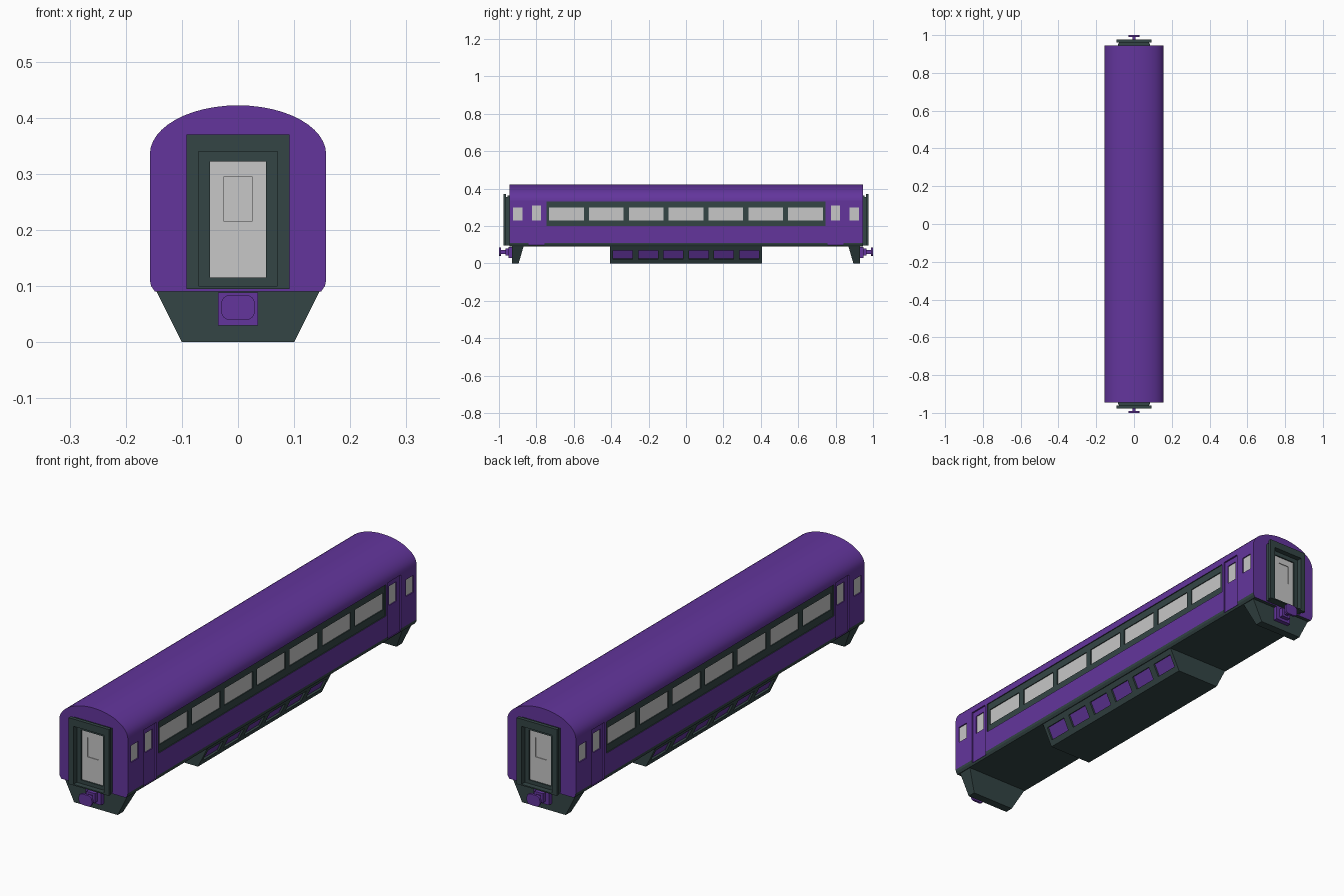
import bpy, bmesh, math
from mathutils import Vector, Matrix

cube = bpy.data.objects.get("Cube")
if cube:
    bpy.data.objects.remove(cube, do_unlink=True)


def material(name, color):
    m = bpy.data.materials.new(name)
    m.use_nodes = True
    m.diffuse_color = color
    m.node_tree.nodes["Principled BSDF"].inputs["Base Color"].default_value = color
    return m


PURPLE, DARK, LIGHT = range(3)
MATS = [material("purple paint", (0.125, 0.036, 0.335, 1)),
        material("dark grey green", (0.034, 0.060, 0.060, 1)),
        material("pale grey", (0.57, 0.57, 0.57, 1))]


def finish(name, bm):
    bmesh.ops.recalc_face_normals(bm, faces=bm.faces)
    me = bpy.data.meshes.new(name)
    bm.to_mesh(me)
    bm.free()
    for m in MATS:
        me.materials.append(m)
    ob = bpy.data.objects.new(name, me)
    bpy.context.scene.collection.objects.link(ob)
    return ob


def box(bm, x, y, z, mat, floor=None, axis=0):
    """Box from ranges; faces along the axis can have their own colour."""
    size = [b - a for a, b in (x, y, z)]
    mid = [(a + b) / 2 for a, b in (x, y, z)]
    mtx = Matrix.Translation(mid) @ Matrix.Diagonal((*size, 1))
    verts = bmesh.ops.create_cube(bm, size=1, matrix=mtx)["verts"]
    for f in {f for v in verts for f in v.link_faces}:
        n = f.calc_center_median() - Vector(mid)
        is_floor = floor is not None and abs(n[axis]) > size[axis] * 0.4
        f.material_index = floor if is_floor else mat
    return verts


def extrude_y(bm, profile, y0, y1, mat):
    base = bm.faces.new([bm.verts.new((x, y0, z)) for x, z in profile])
    out = bmesh.ops.extrude_face_region(bm, geom=[base])["geom"]
    bmesh.ops.translate(bm, vec=(0, y1 - y0, 0),
                        verts=[g for g in out if isinstance(g, bmesh.types.BMVert)])
    for f in bm.faces:
        f.material_index = mat


def cut(ob, cutters):
    """Carve each cutter out of the object, then discard the cutters."""
    for c in cutters:
        mod = ob.modifiers.new("recess", "BOOLEAN")
        mod.operation, mod.solver, mod.object = "DIFFERENCE", "EXACT", c
    dg = bpy.context.evaluated_depsgraph_get()
    me = bpy.data.meshes.new_from_object(ob.evaluated_get(dg))
    ob.modifiers.clear()
    ob.data = me
    for c in cutters:
        bpy.data.objects.remove(c, do_unlink=True)


def side_box(bm, s, depth, y, z, mat, floor):
    box(bm, sorted((s * depth, s * 0.2)), y, z, mat, floor)


# Body shell with elliptical roof and dark lower sill
W, EAVE, END = 0.157, 0.335, 0.945
roof = [(W * math.cos(a), EAVE + 0.087 * math.sin(a))
        for a in (math.pi * i / 24 for i in range(25))]
sill = [(W, 0.11), (0.155, 0.1), (0.148, 0.09)]
profile = roof + [(-x, z) for x, z in sill] + sill[::-1]
bm = bmesh.new()
extrude_y(bm, profile, -END, END, PURPLE)
for f in bm.faces:
    if f.calc_center_median().z < 0.11:
        f.material_index = DARK
body = finish("carriage_body", bm)

# Shallow recesses: window bands, doors, end windows; then deeper glazing
shallow, deep = bmesh.new(), bmesh.new()
for s in (-1, 1):
    side_box(shallow, s, 0.153, (-0.745, 0.745), (0.2, 0.33), DARK, DARK)
    for i in range(-3, 4):
        y = i * 0.213
        side_box(deep, s, 0.149, (y - 0.093, y + 0.093), (0.23, 0.3), DARK, LIGHT)
    for e in (-1, 1):
        side_box(shallow, s, 0.15, sorted((e * 0.757, e * 0.842)),
                 (0.098, 0.333), PURPLE, PURPLE)
        side_box(deep, s, 0.146, sorted((e * 0.775, e * 0.824)),
                 (0.23, 0.31), PURPLE, LIGHT)
        side_box(shallow, s, 0.152, sorted((e * 0.875, e * 0.925)),
                 (0.23, 0.3), PURPLE, LIGHT)
cut(body, [finish("shallow_cutter", shallow), finish("glazing_cutter", deep)])
for p in body.data.polygons:
    p.use_smooth = p.center.z > EAVE and abs(p.normal.y) < 0.5

# Underfloor equipment case with sunken side panels
TRAP = [(-0.146, 0.092), (0.146, 0.092), (0.1, 0), (-0.1, 0)]
bm = bmesh.new()
extrude_y(bm, TRAP, -0.405, 0.405, DARK)
case = finish("underfloor_case", bm)
bm = bmesh.new()
slope = math.atan2(0.046, 0.092)
for s in (-1, 1):
    for i in range(6):
        y = (i - 2.5) * 0.135
        verts = box(bm, (-0.008, 0.008), (y - 0.052, y + 0.052),
                    (-0.027, 0.027), DARK, PURPLE)
        mtx = Matrix.Translation((s * 0.123, 0, 0.046)) @ Matrix.Rotation(s * slope, 4, "Y")
        bmesh.ops.transform(bm, matrix=mtx, verts=verts)
cut(case, [finish("panel_cutter", bm)])

for e, end in ((-1, "front"), (1, "rear")):
    def ey(a, b):
        return sorted((e * a, e * b))

    # End skirt, tapering in width and thickness towards the bottom
    bm = bmesh.new()
    extrude_y(bm, TRAP, e * 0.93, e * 0.868, DARK)
    for v in bm.verts:
        if v.co.z < 0.01 and abs(v.co.y) < 0.9:
            v.co.y = e * 0.895
    finish(end + "_skirt", bm)

    # Gangway bellows: stacked door-shaped rings
    bm = bmesh.new()
    for y0, y1, w, top, hole in ((0.94, 0.955, 0.086, 0.362, 0.05),
                                 (0.955, 0.962, 0.08, 0.356, 0.07),
                                 (0.962, 0.977, 0.092, 0.37, 0.07)):
        lintel = 0.322 if hole < 0.06 else 0.34
        base = 0.115 if hole < 0.06 else 0.1
        for s in (-1, 1):
            box(bm, sorted((s * hole, s * w)), ey(y0, y1), (0.095, top), DARK)
        box(bm, (-hole, hole), ey(y0, y1), (lintel, top), DARK)
        box(bm, (-hole, hole), ey(y0, y1), (0.095, base), DARK)
    finish(end + "_gangway", bm)

    # End door with a framed window panel
    bm = bmesh.new()
    box(bm, (-0.05, 0.05), ey(0.94, 0.95), (0.115, 0.322), LIGHT)
    door = finish(end + "_end_door", bm)
    bm = bmesh.new()
    box(bm, (-0.025, 0.025), ey(0.947, 0.96), (0.215, 0.295), LIGHT)
    cut(door, [finish("door_panel_cutter", bm)])

    # Coupler: mounting block, shaft and rounded buffer plate
    bm = bmesh.new()
    box(bm, (-0.036, 0.036), ey(0.925, 0.948), (0.03, 0.088), PURPLE)
    box(bm, (-0.02, 0.02), ey(0.945, 0.965), (0.042, 0.08), PURPLE)
    box(bm, (-0.008, 0.008), ey(0.96, 0.995), (0.051, 0.071), PURPLE)
    finish(end + "_coupler", bm)
    bm = bmesh.new()
    box(bm, (-0.03, 0.03), ey(0.99, 1.0), (0.039, 0.084), PURPLE)
    corners = [ed for ed in bm.edges
               if abs(ed.verts[0].co.y - ed.verts[1].co.y) > 0.005]
    bmesh.ops.bevel(bm, geom=corners, offset=0.016, segments=4,
                    profile=0.5, affect="EDGES")
    finish(end + "_buffer_plate", bm)
